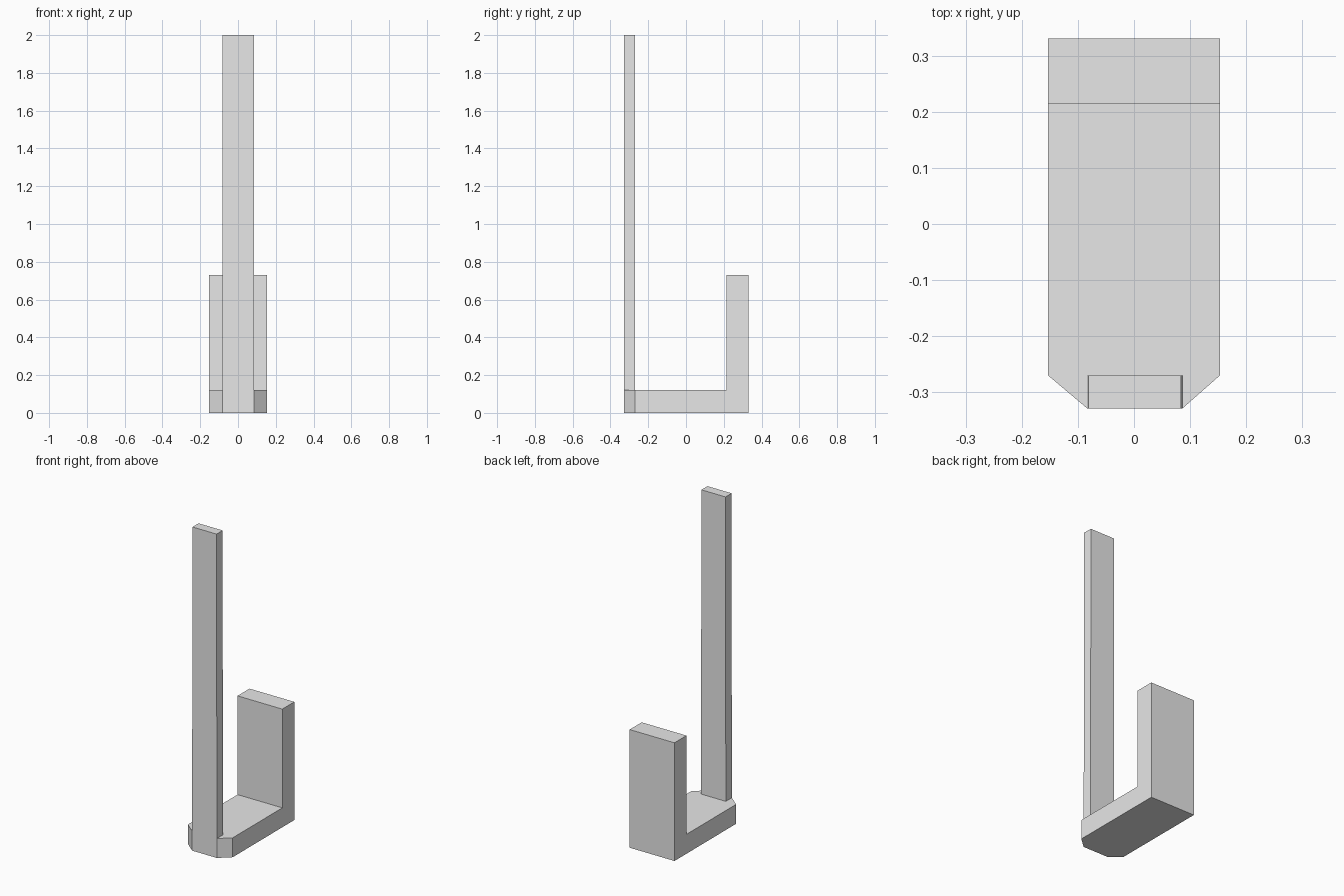
import bpy
import bmesh

cube = bpy.data.objects.get("Cube")
if cube:
    bpy.data.objects.remove(cube, do_unlink=True)

# Key dimensions
HALF_W = 0.153
POST_L, POST_R = -0.083, 0.086
FRONT, POST_BACK, WALL_FRONT, BACK = -0.329, -0.27, 0.214, 0.331
BASE_H, WALL_H, POST_H = 0.12, 0.73, 2.0

grey = bpy.data.materials.new("light grey")
grey.use_nodes = True
colour = (0.8, 0.8, 0.8, 1)
grey.diffuse_color = colour
grey.node_tree.nodes["Principled BSDF"].inputs["Base Color"].default_value = colour

bm = bmesh.new()
verts = {}


def cell(*points):
    """Footprint face that shares corners with its neighbours."""
    for p in points:
        if p not in verts:
            verts[p] = bm.verts.new((*p, 0))
    return bm.faces.new([verts[p] for p in points])


def raise_faces(faces, height):
    """Extrude faces upward and return the new vertices."""
    geom = bmesh.ops.extrude_face_region(bm, geom=faces)["geom"]
    top = [v for v in geom if isinstance(v, bmesh.types.BMVert)]
    bmesh.ops.translate(bm, vec=(0, 0, height), verts=top)
    bmesh.ops.recalc_face_normals(bm, faces=bm.faces)
    return top


def top_face(y_min, y_max):
    """Upward rectangle of the base lying between two depths."""
    return [f for f in bm.faces if f.normal.z > 0.9 and len(f.verts) == 4
            and y_min < f.calc_center_median().y < y_max]


# Base footprint: post foot, two clipped corners, floor and wall foot
cell((POST_L, FRONT), (POST_R, FRONT), (POST_R, POST_BACK), (POST_L, POST_BACK))
cell((-HALF_W, POST_BACK), (POST_L, FRONT), (POST_L, POST_BACK))
cell((POST_R, FRONT), (HALF_W, POST_BACK), (POST_R, POST_BACK))
cell((-HALF_W, POST_BACK), (POST_L, POST_BACK), (POST_R, POST_BACK),
     (HALF_W, POST_BACK), (HALF_W, WALL_FRONT), (-HALF_W, WALL_FRONT))
cell((-HALF_W, WALL_FRONT), (HALF_W, WALL_FRONT), (HALF_W, BACK), (-HALF_W, BACK))
raise_faces(bm.faces[:], BASE_H)

# Short rear wall and tall front post, the post very slightly tapered
raise_faces(top_face(WALL_FRONT, BACK), WALL_H - BASE_H)
for v in raise_faces(top_face(FRONT, POST_BACK), POST_H - BASE_H):
    v.co.x *= 0.975

# Merge the flush faces into clean flat sides
bmesh.ops.dissolve_limit(bm, angle_limit=0.01, verts=bm.verts, edges=bm.edges)
bmesh.ops.recalc_face_normals(bm, faces=bm.faces)

mesh = bpy.data.meshes.new("hook_bracket")
bm.to_mesh(mesh)
bm.free()
mesh.materials.append(grey)
bpy.context.collection.objects.link(bpy.data.objects.new("hook_bracket", mesh))
